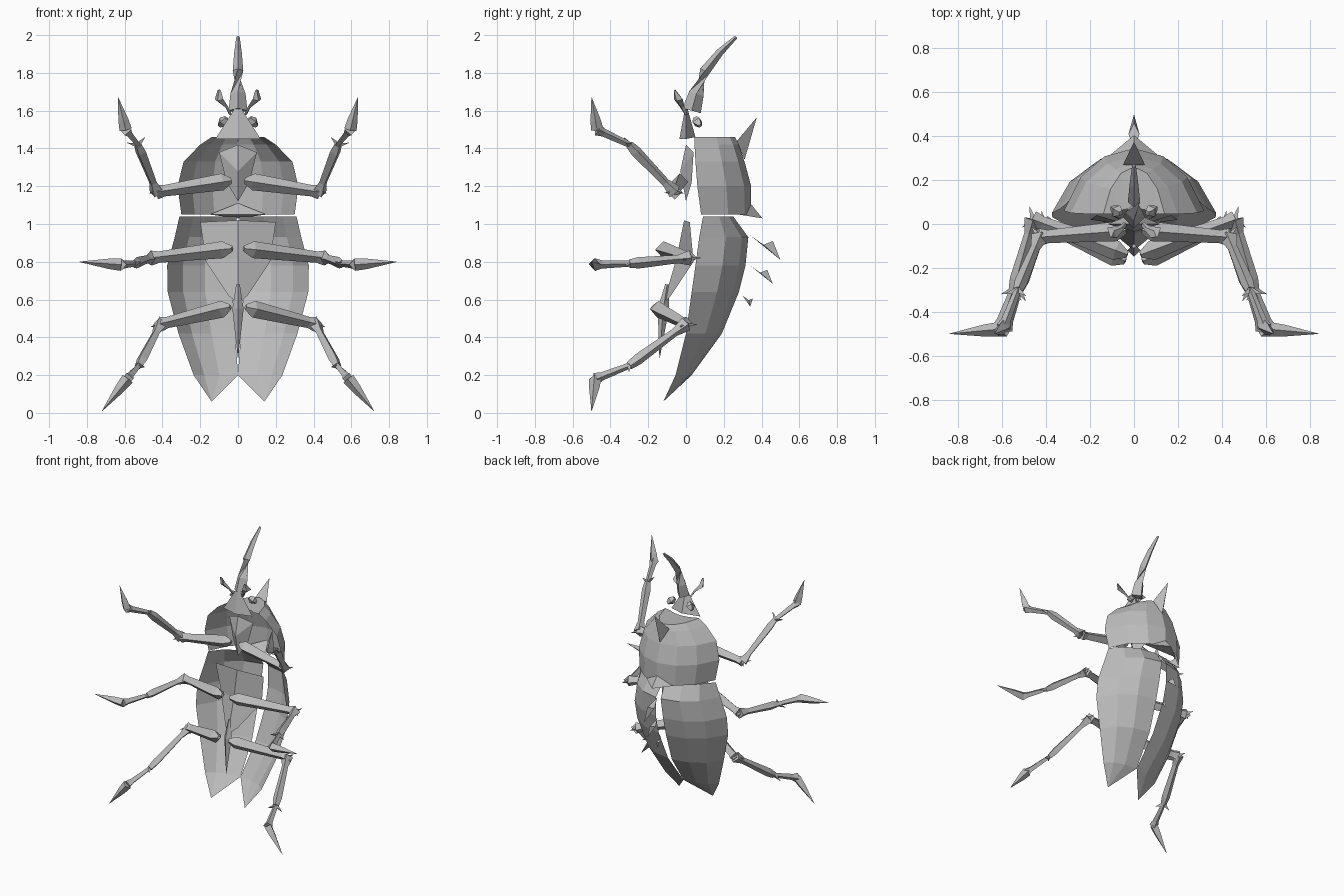
import bpy, bmesh
from mathutils import Vector

cube = bpy.data.objects.get("Cube")
if cube:
    bpy.data.objects.remove(cube, do_unlink=True)

grey = bpy.data.materials.new("shell_grey")
grey.use_nodes = True
COLOUR = (0.5, 0.5, 0.5, 1)
grey.diffuse_color = COLOUR
grey.node_tree.nodes["Principled BSDF"].inputs["Base Color"].default_value = COLOUR


def make(name, verts, faces, mirror=True):
    """Flat-shaded object, mirrored over x = 0 unless told otherwise."""
    mesh = bpy.data.meshes.new(name)
    mesh.from_pydata(verts, [], faces)
    bm = bmesh.new()
    bm.from_mesh(mesh)
    bmesh.ops.remove_doubles(bm, verts=bm.verts, dist=0.0005)
    bmesh.ops.recalc_face_normals(bm, faces=bm.faces)
    bm.to_mesh(mesh)
    bm.free()
    mesh.materials.append(grey)
    obj = bpy.data.objects.new(name, mesh)
    bpy.context.collection.objects.link(obj)
    if mirror:
        obj.modifiers.new("Mirror", 'MIRROR')
    return obj


def limb(name, path, sides=4, flat=1.0, mirror=True):
    """Tapering faceted tube through (x, y, z, radius) stations."""
    pts = [Vector(p[:3]) for p in path]
    verts, faces = [], []
    for i, p in enumerate(pts):
        d = (pts[min(i + 1, len(pts) - 1)] - pts[max(i - 1, 0)]).normalized()
        u = d.cross(Vector((0, 0, 1)) if abs(d.z) < 0.9 else Vector((0, 1, 0))).normalized()
        w = d.cross(u)
        ring = [Vector((1, 0)), Vector((0, 1)), Vector((-1, 0)), Vector((0, -1))]
        if sides == 3:
            ring = [Vector((0.87, -0.5)), Vector((0, 1)), Vector((-0.87, -0.5))]
        verts += [p + path[i][3] * (u * a.x + w * a.y * flat) for a in ring]
    for i in range(len(pts) - 1):
        for j in range(sides):
            k = (j + 1) % sides
            a, b = i * sides, (i + 1) * sides
            faces.append((a + j, a + k, b + k, b + j))
    faces += [tuple(range(sides)), tuple(range(len(verts) - sides, len(verts)))]
    return make(name, verts, faces, mirror)


PROFILE = [(0, 1), (0.42, 0.87), (0.76, 0.54), (1, 0)]


def shell(name, rows):
    """Half shell; each row is (z, inner x, ridge y, outer x, rim y)."""
    verts = [(xi + (xo - xi) * a, yo + (yi - yo) * b, z)
             for z, xi, yi, xo, yo in rows for a, b in PROFILE]
    n = len(PROFILE)
    faces = [(r * n + c, r * n + c + 1, (r + 1) * n + c + 1, (r + 1) * n + c)
             for r in range(len(rows) - 1) for c in range(n - 1)]
    return make(name, verts, faces)


def spike(name, base, tip, mirror=False):
    """Pointed thorn from a base polygon to a tip."""
    n = len(base)
    faces = [(i, (i + 1) % n, n) for i in range(n)] + [tuple(range(n))]
    return make(name, base + [tip], faces, mirror)


# Wing cases, parted by a slim gap
shell("wing_cases", [
    (1.04, 0.005, 0.25, 0.31, 0.09), (0.93, 0.02, 0.33, 0.335, 0.07),
    (0.78, 0.03, 0.315, 0.375, 0.05), (0.64, 0.03, 0.28, 0.372, 0.03),
    (0.42, 0.015, 0.19, 0.315, 0.0), (0.2, 0.0, 0.03, 0.235, -0.055),
    (0.06, 0.14, -0.12, 0.14, -0.12)])

# Thorax shield and its two thorns
shell("thorax_shield", [
    (1.05, 0, 0.345, 0.30, 0.08), (1.2, 0, 0.345, 0.32, 0.06),
    (1.33, 0, 0.31, 0.288, 0.05), (1.42, 0, 0.28, 0.2, 0.045),
    (1.46, 0, 0.26, 0.14, 0.045), (1.455, 0, 0.07, 0.1, 0.045)])
spike("upper_thorn", [(-0.05, 0.27, 1.44), (0.05, 0.27, 1.44), (0, 0.31, 1.34)],
      (0, 0.375, 1.565))
spike("lower_thorn", [(-0.15, 0.28, 1.05), (0.15, 0.28, 1.05), (0, 0.34, 1.11)],
      (0, 0.405, 1.03))

# Row of thorns along the back
for i, (y, z, s) in enumerate([(0.34, 0.94, 1), (0.34, 0.78, 0.75), (0.3, 0.62, 0.45)]):
    spike(f"back_thorn_{i + 1}",
          [(0, y, z), (0.025 * s, y + 0.07 * s, z - 0.05 * s), (0, y + 0.12 * s, z - 0.03 * s),
           (-0.025 * s, y + 0.07 * s, z - 0.05 * s)],
          (0, y + 0.16 * s if i < 2 else 0.34, z - 0.13 * s))

# Chest plate, keel spine and throat plate
make("chest_plate", [(0, -0.01, 1.02), (0.2, 0.02, 1.01), (0.17, 0.04, 0.8),
                     (0, -0.05, 0.82), (0.05, -0.08, 0.62), (0, -0.12, 0.58)],
     [(0, 1, 2, 3), (3, 2, 4, 5)])
limb("keel_spine", [(0, -0.10, 0.68, 0.01), (0, -0.12, 0.55, 0.03), (0, -0.14, 0.29, 0.001)],
     mirror=False)
make("throat_plate", [(0, 0.0, 1.42), (0.1, 0.04, 1.38), (0.06, 0.03, 1.22),
                      (0, -0.03, 1.28), (0, 0.0, 1.12)],
     [(0, 1, 3), (1, 2, 3), (3, 2, 4)])

# Head with horn, eyes and fan antennae
spike("head", [(0.12, -0.0, 1.45), (0, -0.035, 1.45), (-0.12, 0.0, 1.45), (0, 0.05, 1.46)],
      (0, 0.0, 1.64))
limb("horn", [(0, 0.03, 1.6, 0.05), (0, 0.055, 1.69, 0.04), (0, 0.1, 1.81, 0.028),
              (0, 0.18, 1.91, 0.02), (0, 0.265, 1.99, 0.009)], mirror=False)
limb("eyes", [(0.06, 0.05, 1.56, 0.015), (0.08, 0.06, 1.54, 0.03), (0.1, 0.075, 1.52, 0.012)])
limb("antennae", [(0.04, -0.0, 1.58, 0.01), (0.06, -0.02, 1.62, 0.015),
                  (0.1, -0.04, 1.66, 0.032), (0.1, -0.06, 1.71, 0.008)], flat=0.5)

# Legs: hip, knee, ankle, foot and claw tip
legs = {
    "front": [(0.035, -0.03, 1.23), (0.43, -0.06, 1.17), (0.53, -0.3, 1.42),
              (0.595, -0.47, 1.5), (0.635, -0.5, 1.67)],
    "middle": [(0.03, -0.14, 0.87), (0.46, 0.02, 0.82), (0.55, -0.3, 0.79),
               (0.62, -0.48, 0.785), (0.84, -0.5, 0.8)],
    "hind": [(0.04, -0.17, 0.56), (0.41, -0.0, 0.47), (0.525, -0.3, 0.25),
             (0.585, -0.48, 0.18), (0.72, -0.5, 0.01)],
}
for name, joints in legs.items():
    hip, knee, ankle, foot, tip = (Vector(j) for j in joints)

    def at(p, r):
        return (*p, r)

    limb(name + "_thighs", [at(hip, 0.015), at(hip.lerp(knee, 0.12), 0.045),
                            at(hip.lerp(knee, 0.9), 0.03), at(knee, 0.04)])
    limb(name + "_shins", [at(knee, 0.04), at(knee.lerp(ankle, 0.2), 0.022),
                           at(knee.lerp(ankle, 0.85), 0.03), at(ankle, 0.022)])
    limb(name + "_feet", [at(ankle, 0.016), at(ankle.lerp(foot, 0.8), 0.022), at(foot, 0.033)])
    limb(name + "_claws", [at(foot, 0.033), at(foot.lerp(tip, 0.3), 0.027), at(tip, 0.001)])
    # Spurs at knee and ankle
    for part, joint, before in (("knee", knee, hip), ("ankle", ankle, knee)):
        away = (joint - before).normalized()
        for k in (-1, 1):
            side = away.cross(Vector((0.3, 0, 1))).normalized() * k
            end = joint + away * 0.035 + side * 0.05
            limb(f"{name}_{part}_spur_{'inner' if k < 0 else 'outer'}",
                 [at(joint, 0.016), at(end, 0.001)], sides=3)
